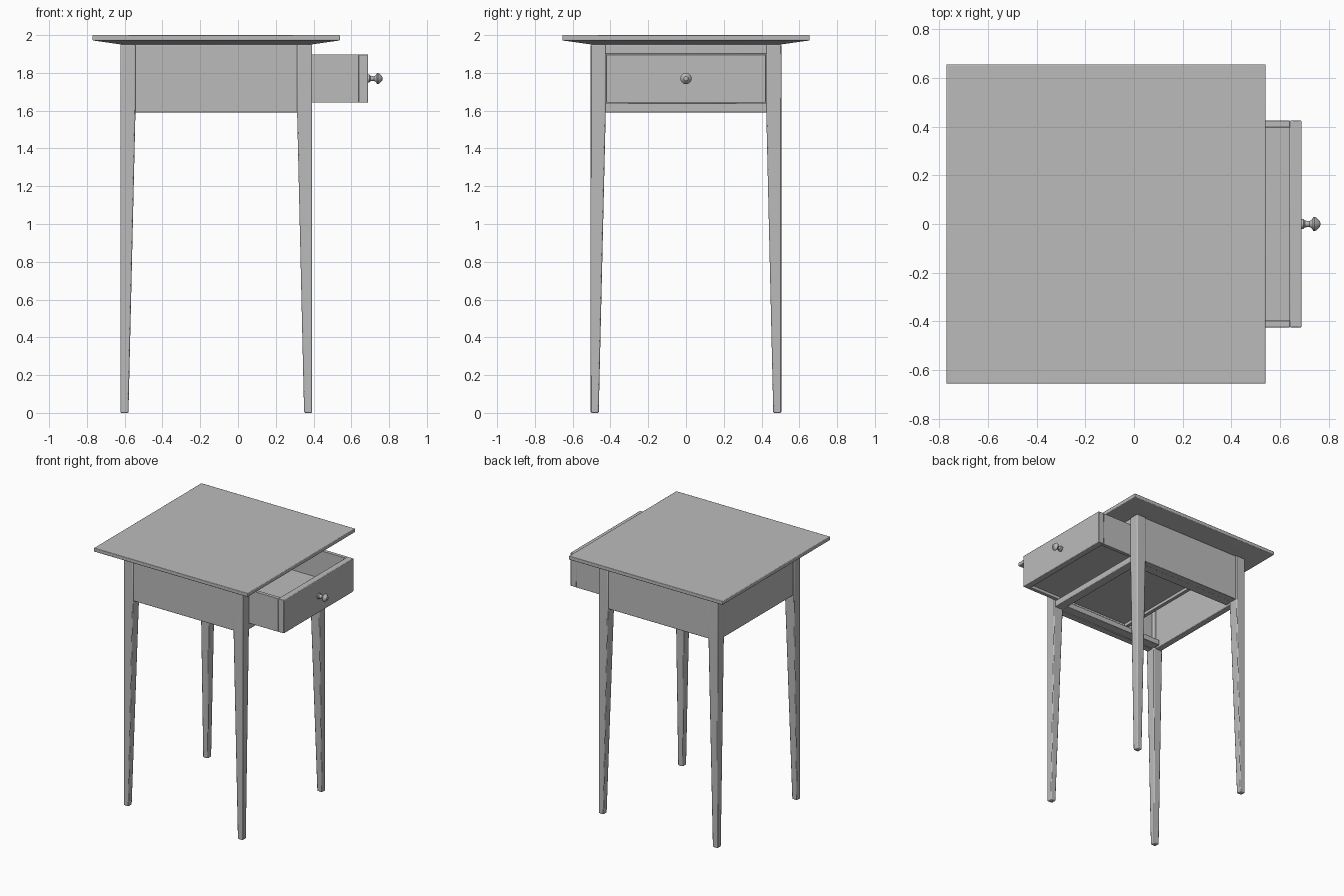
import bpy
import bmesh
import math
from mathutils import Vector

cube = bpy.data.objects.get("Cube")
if cube:
    bpy.data.objects.remove(cube, do_unlink=True)

paint = bpy.data.materials.new("plain grey")
paint.use_nodes = True
grey = (0.5, 0.5, 0.5, 1)
paint.diffuse_color = grey
paint.node_tree.nodes["Principled BSDF"].inputs["Base Color"].default_value = grey


def finish(name, bm, bevel=0.005):
    """Turn a bmesh into a named, softly bevelled object."""
    bmesh.ops.recalc_face_normals(bm, faces=bm.faces)
    mesh = bpy.data.meshes.new(name)
    bm.to_mesh(mesh)
    bm.free()
    mesh.materials.append(paint)
    ob = bpy.data.objects.new(name, mesh)
    bpy.context.collection.objects.link(ob)
    if bevel:
        mod = ob.modifiers.new("soft edges", "BEVEL")
        mod.width = bevel
        mod.segments = 2
    bpy.ops.object.select_all(action="DESELECT")
    ob.select_set(True)
    bpy.context.view_layer.objects.active = ob
    bpy.ops.object.shade_smooth_by_angle(angle=math.radians(35))
    return ob


def loft(name, sections, bevel=0.005):
    """Stack rectangles (x0, x1, y0, y1, z) from bottom to top."""
    bm = bmesh.new()
    rings = []
    for x0, x1, y0, y1, z in sections:
        corners = ((x0, y0), (x1, y0), (x1, y1), (x0, y1))
        rings.append([bm.verts.new((x, y, z)) for x, y in corners])
    bm.faces.new(rings[0])
    bm.faces.new(rings[-1])
    for low, high in zip(rings, rings[1:]):
        for i in range(4):
            j = (i + 1) % 4
            bm.faces.new((low[i], low[j], high[j], high[i]))
    return finish(name, bm, bevel)


def box(name, x, y, z, bevel=0.004):
    return loft(name, [(*x, *y, z[0]), (*x, *y, z[1])], bevel)


# Main dimensions
CX = -0.115            # middle of the table
LEG_X, LEG_Y = 0.508, 0.505
LEG_TOP, LEG_FOOT = 0.08, 0.043
APRON_Z, UNDER_Z = 1.59, 1.95
SIDES = (("right", -1), ("left", 1))

# Table top with a long sloping chamfer underneath
half, inner = 0.655, 0.5
loft("table_top", [(CX - r, CX + r, -r, r, z)
                   for r, z in ((inner, UNDER_Z), (half, 1.972), (half, 2.0))], 0.004)

# Tapered legs, straight on their outer faces
for end, sx in (("back", -1), ("drawer", 1)):
    for side, sy in SIDES:
        sections = []
        for z, w in ((0, LEG_FOOT), (APRON_Z, LEG_TOP), (UNDER_Z, LEG_TOP)):
            xs = sorted((CX + sx * LEG_X, CX + sx * (LEG_X - w)))
            ys = sorted((sy * LEG_Y, sy * (LEG_Y - w)))
            sections.append((*xs, *ys, z))
        loft(f"{end}_{side}_leg", sections, 0.006)

# Aprons on three sides, drawer runners inside
x_in, y_in = LEG_X - LEG_TOP, LEG_Y - LEG_TOP
for side, sy in SIDES:
    box(f"{side}_apron", (CX - x_in - 0.01, CX + x_in + 0.01),
        sorted((sy * 0.445, sy * 0.495)), (APRON_Z, UNDER_Z))
    box(f"{side}_runner", (CX - x_in - 0.01, CX + x_in + 0.02),
        sorted((sy * 0.375, sy * 0.447)), (APRON_Z + 0.005, 1.638))
box("back_apron", (CX - 0.498, CX - 0.448), (-y_in - 0.01, y_in + 0.01), (APRON_Z, UNDER_Z))

# Rails above and below the drawer opening
for name, z in (("lower_rail", (APRON_Z, 1.64)), ("upper_rail", (1.90, UNDER_Z))):
    box(name, (CX + 0.43, CX + 0.5), (-y_in - 0.01, y_in + 0.01), z)

# Open drawer
FRONT, REAR, WIDE = 0.688, -0.27, 0.424
DRAWER_Z = (1.642, 1.898)
box("drawer_front", (FRONT - 0.05, FRONT), (-WIDE, WIDE), DRAWER_Z)
for side, sy in SIDES:
    box(f"drawer_{side}_side", (REAR, FRONT - 0.048),
        sorted((sy * WIDE, sy * (WIDE - 0.028))), DRAWER_Z, 0.002)
box("drawer_rear", (REAR, REAR + 0.028), (0.03 - WIDE, WIDE - 0.03), DRAWER_Z, 0.002)
box("drawer_bottom", (REAR + 0.01, FRONT - 0.045), (0.02 - WIDE, WIDE - 0.02),
    (1.665, 1.685), 0)

# Turned knob: profile of (distance from drawer front, radius)
bm = bmesh.new()
profile = ((-0.005, 0), (-0.005, 0.021), (0.007, 0.021), (0.013, 0.014), (0.032, 0.012),
           (0.042, 0.018), (0.047, 0.028), (0.053, 0.03), (0.06, 0.026),
           (0.068, 0.018), (0.075, 0.012), (0.078, 0))
verts = [bm.verts.new((FRONT + d, 0, 1.77 + r)) for d, r in profile]
edges = [bm.edges.new(pair) for pair in zip(verts, verts[1:])]
bmesh.ops.spin(bm, geom=verts + edges, cent=Vector((FRONT, 0, 1.77)), axis=(1, 0, 0),
               angle=math.tau, steps=20, use_merge=True)
bmesh.ops.remove_doubles(bm, verts=bm.verts, dist=0.0002)
finish("drawer_knob", bm, 0)
